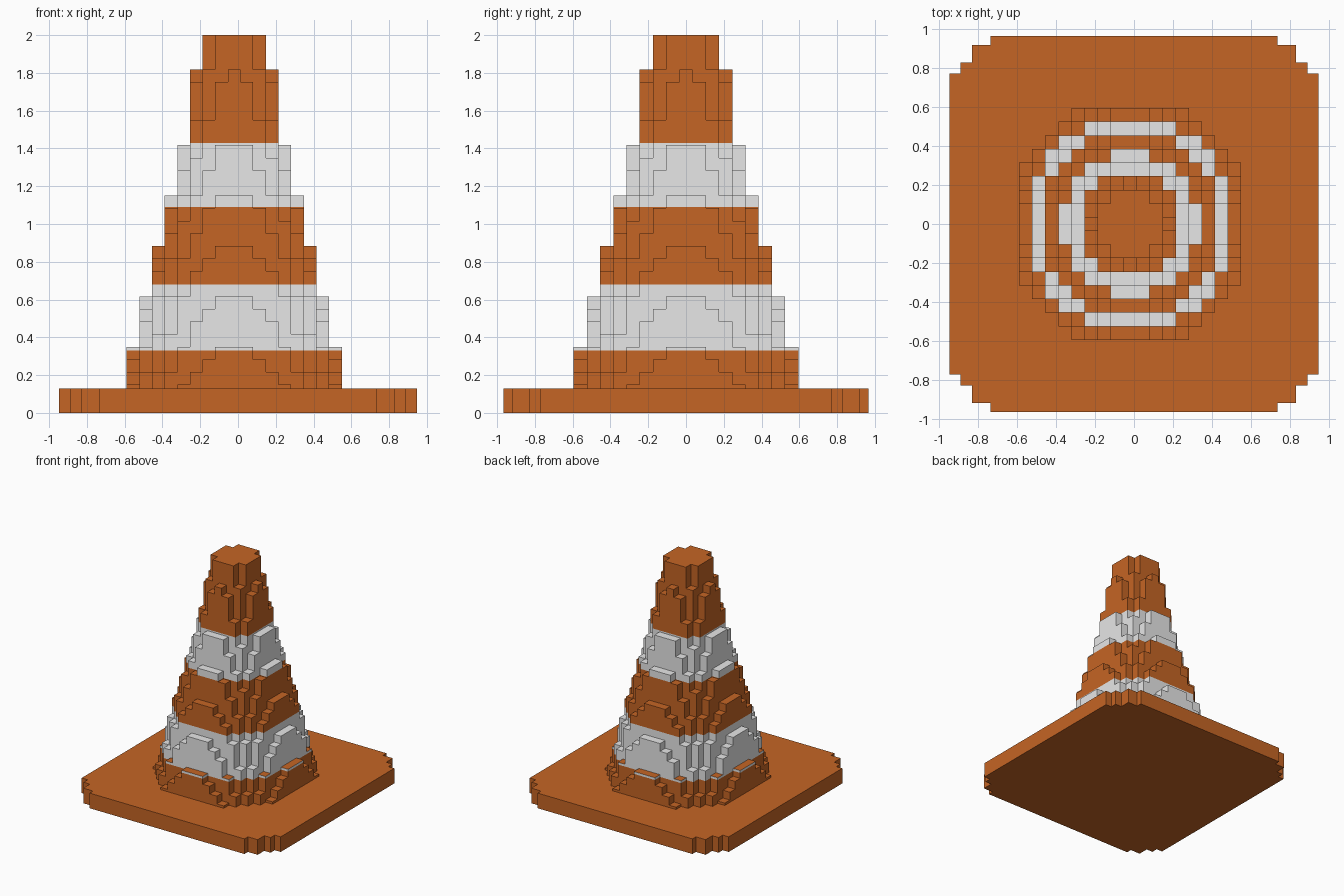
import bpy, bmesh, math

if "Cube" in bpy.data.objects:
    bpy.data.objects.remove(bpy.data.objects["Cube"])

def material(name, rgb):
    m = bpy.data.materials.new(name)
    m.diffuse_color = (*rgb, 1)
    m.use_nodes = True
    m.node_tree.nodes["Principled BSDF"].inputs["Base Color"].default_value = m.diffuse_color
    return m

orange = material("orange", (0.56, 0.13, 0.018))
white = material("white", (0.8, 0.8, 0.8))

def finish(name, bm):
    bmesh.ops.remove_doubles(bm, verts=bm.verts, dist=1e-5)
    me = bpy.data.meshes.new(name)
    bm.to_mesh(me)
    bm.free()
    me.materials.append(orange)
    me.materials.append(white)
    ob = bpy.data.objects.new(name, me)
    bpy.context.collection.objects.link(ob)

BASE_TOP = 0.13

# Base slab with stair-stepped corners
corner = [(0.947, 0.772), (0.89, 0.772), (0.89, 0.828), (0.83, 0.828),
          (0.83, 0.918), (0.737, 0.918), (0.737, 0.965)]
outline = []
for sx, sy in ((1, 1), (-1, 1), (-1, -1), (1, -1)):
    pts = [(sx * x, sy * y) for x, y in corner]
    outline += pts if sx * sy > 0 else pts[::-1]
bm = bmesh.new()
bottom = bm.faces.new([bm.verts.new((x, y, 0)) for x, y in outline])
ext = bmesh.ops.extrude_face_region(bm, geom=[bottom], use_keep_orig=True)
for v in ext["geom"]:
    if isinstance(v, bmesh.types.BMVert):
        v.co.z = BASE_TOP
bmesh.ops.recalc_face_normals(bm, faces=bm.faces)
finish("base", bm)

# Blocky cone: a grid of square columns whose height follows a cone
PX, PY, PZ, CX = 0.067, 0.07, 0.0667, -0.02
CUTS = [0.33, 0.68, 1.09, 1.43]

def height(i, j):
    h = 0.34 + (8 - math.hypot(i, j)) * 0.267
    if h > 1.6:
        h += 0.08
    h = 0.35 + math.ceil((h - 0.35) / PZ - 1e-6) * PZ
    return min(max(h, BASE_TOP), 2.0)

def band(z):
    return sum(z > c for c in CUTS) % 2

bm = bmesh.new()

def quad(pts, mat):
    bm.faces.new([bm.verts.new(p) for p in pts]).material_index = mat

for i in range(-9, 10):
    for j in range(-9, 10):
        h = height(i, j)
        if h <= BASE_TOP:
            continue
        x0, x1 = CX + (i - 0.5) * PX, CX + (i + 0.5) * PX
        y0, y1 = (j - 0.5) * PY, (j + 0.5) * PY
        ring = [(x0, y0), (x1, y0), (x1, y1), (x0, y1)]
        # column top
        quad([(x, y, h) for x, y in ring], band(h - 0.021))
        # exposed column sides, split at the stripe heights
        for k, (di, dj) in enumerate(((0, -1), (1, 0), (0, 1), (-1, 0))):
            low = height(i + di, j + dj)
            if low >= h:
                continue
            a, b = ring[k], ring[(k + 1) % 4]
            zs = [low] + [c for c in CUTS if low < c < h] + [h]
            for z0, z1 in zip(zs, zs[1:]):
                quad([(*a, z0), (*b, z0), (*b, z1), (*a, z1)], band((z0 + z1) / 2))
finish("cone", bm)
